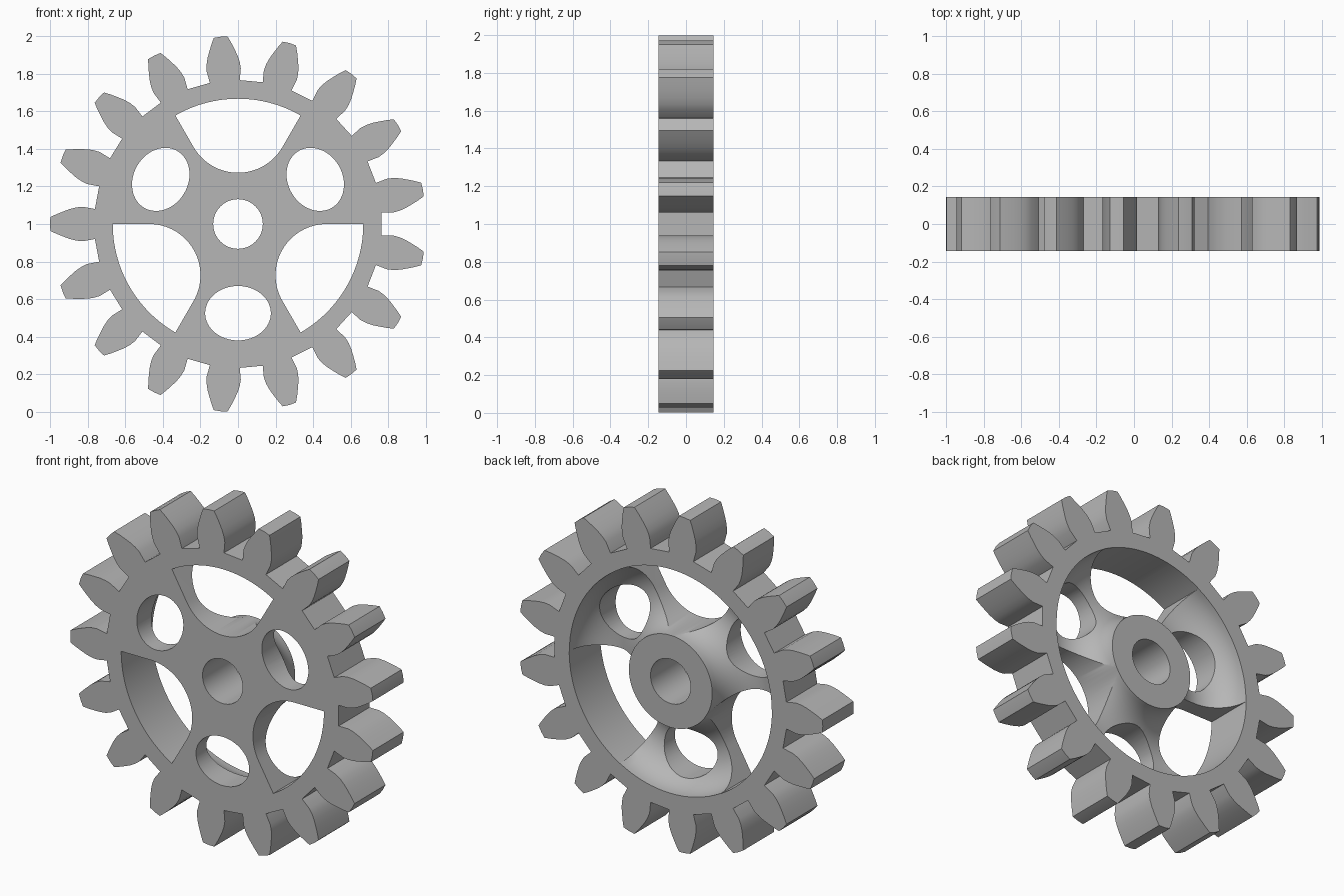
import bpy, bmesh, math

if "Cube" in bpy.data.objects:
    bpy.data.objects.remove(bpy.data.objects["Cube"])

TEETH = 17
HALF = 0.145            # half thickness of the gear
CZ = 1.0                # height of the axle
RIM, GROOVE_MID = 0.667, 0.47

grey = bpy.data.materials.new("grey")
grey.diffuse_color = (0.47, 0.47, 0.47, 1)
grey.use_nodes = True
grey.node_tree.nodes["Principled BSDF"].inputs["Base Color"].default_value = grey.diffuse_color


def prism(name, pts, half):
    """Extrude a closed (x, z) outline along y, centred on the axle height."""
    bm = bmesh.new()
    face = bm.faces.new([bm.verts.new((x, -half, z + CZ)) for x, z in pts])
    ext = bmesh.ops.extrude_face_region(bm, geom=[face])
    verts = [v for v in ext["geom"] if isinstance(v, bmesh.types.BMVert)]
    bmesh.ops.translate(bm, verts=verts, vec=(0, 2 * half, 0))
    bmesh.ops.recalc_face_normals(bm, faces=bm.faces)
    mesh = bpy.data.meshes.new(name)
    bm.to_mesh(mesh)
    bm.free()
    mesh.materials.append(grey)
    ob = bpy.data.objects.new(name, mesh)
    bpy.context.collection.objects.link(ob)
    return ob


def spin(pts, a):
    c, s = math.cos(a), math.sin(a)
    return [(x * c - y * s, x * s + y * c) for x, y in pts]


def arc(cx, cy, rx, ry, a0, a1, n):
    """Points from angle a0 to a1 (degrees), both ends included."""
    angles = [math.radians(a0 + (a1 - a0) * i / n) for i in range(n + 1)]
    return [(cx + rx * math.cos(a), cy + ry * math.sin(a)) for a in angles]


# Toothed blank: one tooth flank, mirrored and repeated around the axle
flank = [(0.762, 0.080), (0.825, 0.0915), (0.86, 0.0885), (0.895, 0.080),
         (0.93, 0.067), (0.965, 0.053), (0.999, 0.037)]
tooth = [(r, -w) for r, w in flank] + [(1.0015, 0)] + [(r, w) for r, w in reversed(flank)]
outline = []
for i in range(TEETH):
    outline += spin(tooth, math.pi + i * math.tau / TEETH)
gear = prism("gear", outline, HALF)

cutters = []

# Axle hole
cutters.append(prism("axle_hole_cutter", arc(0, 0, 0.132, 0.132, 0, 360, 64)[:-1], 0.3))

# Three windows (rim arc, radial sides, round inner end) and three oval holes
inner = 0.546
window = arc(0, 0, RIM, RIM, -30, 30, 32) + arc(inner, 0, inner / 2, inner / 2, 120, 240, 32)
oval = arc(0.475, 0, 0.145, 0.175, 0, 360, 64)[:-1]
for k in range(3):
    turn = k * math.tau / 3
    cutters.append(prism(f"window_cutter_{k}", spin(window, math.pi / 2 + turn), 0.3))
    cutters.append(prism(f"oval_cutter_{k}", spin(oval, math.pi / 6 + turn), 0.3))

# Round-bottomed ring groove in the back, between hub and rim
bpy.ops.mesh.primitive_torus_add(major_segments=96, minor_segments=48,
                                 major_radius=GROOVE_MID, minor_radius=0.196,
                                 location=(0, HALF, CZ), rotation=(math.pi / 2, 0, 0))
groove = bpy.context.object
groove.name = "groove_cutter"
groove.data.materials.append(grey)
cutters.insert(0, groove)

for cutter in cutters:
    cutter.hide_render = True
    mod = gear.modifiers.new(cutter.name, 'BOOLEAN')
    mod.operation = 'DIFFERENCE'
    mod.solver = 'EXACT'
    mod.object = cutter

# Apply the cuts, remove the cutters, smooth the curved walls
bpy.ops.object.select_all(action='DESELECT')
gear.select_set(True)
bpy.context.view_layer.objects.active = gear
for mod in list(gear.modifiers):
    bpy.ops.object.modifier_apply(modifier=mod.name)
for cutter in cutters:
    bpy.data.objects.remove(cutter)
bpy.ops.object.shade_smooth_by_angle(angle=math.radians(28))
